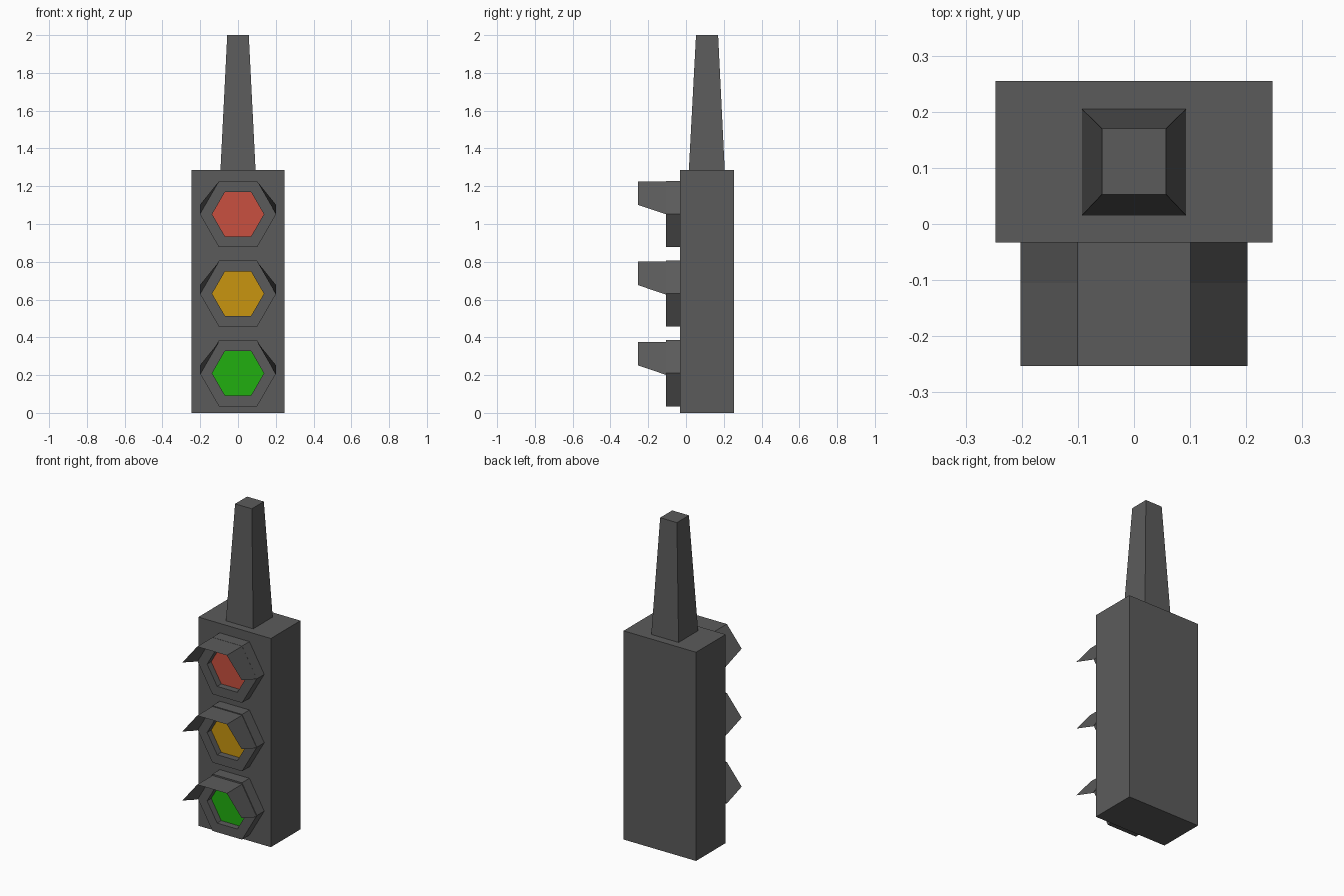
import bpy, math

if "Cube" in bpy.data.objects:
    bpy.data.objects.remove(bpy.data.objects["Cube"])


def material(name, color):
    m = bpy.data.materials.new(name)
    m.diffuse_color = (*color, 1)
    m.use_nodes = True
    m.node_tree.nodes["Principled BSDF"].inputs["Base Color"].default_value = m.diffuse_color
    return m


def mesh_object(name, verts, faces, mat):
    me = bpy.data.meshes.new(name)
    me.from_pydata(verts, [], faces)
    me.materials.append(mat)
    ob = bpy.data.objects.new(name, me)
    bpy.context.collection.objects.link(ob)
    return ob


def loft(name, loops, mat, caps=True, closed=True):
    """Skin a stack of loops that share the same number of points."""
    n = len(loops[0])
    verts = [p for loop in loops for p in loop]
    faces = [(k * n + i, k * n + (i + 1) % n, (k + 1) * n + (i + 1) % n, (k + 1) * n + i)
             for k in range(len(loops) - 1) for i in range(n if closed else n - 1)]
    if caps:
        faces += [tuple(reversed(range(n))), tuple(range(len(verts) - n, len(verts)))]
    return mesh_object(name, verts, faces, mat)


def rect(hx, y0, y1, z):
    return [(-hx, y0, z), (hx, y0, z), (hx, y1, z), (-hx, y1, z)]


def hexagon(r, y, z):
    return [(r * math.cos(math.radians(60 * i)), y, z + r * math.sin(math.radians(60 * i)))
            for i in range(6)]


BACK, FRONT, RECESS, TIP = -0.033, -0.105, -0.065, -0.253
R_OUT, R_IN = 0.202, 0.137

grey = material("dark_grey", (0.105, 0.105, 0.105))

# Housing and tapered hanging post
loft("housing", [rect(0.247, BACK, 0.255, 0), rect(0.247, BACK, 0.255, 1.285)], grey)
loft("post", [rect(0.093, 0.015, 0.205, 1.285), rect(0.057, 0.053, 0.170, 2.0)], grey)

# Three lamps: hexagonal bezel, recessed lens, sheet visor
lamps = [("red", 1.052, 1.051, (0.58, 0.08, 0.05)),
         ("amber", 0.631, 0.626, (0.58, 0.30, 0.005)),
         ("green", 0.210, 0.201, (0.015, 0.43, 0.005))]
for name, z, zv, color in lamps:
    loft(name + "_bezel", [hexagon(R_OUT, BACK, z), hexagon(R_OUT, FRONT, z),
                           hexagon(R_IN, FRONT, z), hexagon(R_IN, RECESS, z)],
         grey, caps=False)
    mesh_object(name + "_lens", hexagon(R_IN, RECESS, z), [tuple(range(6))],
                material(name + "_light", color))
    # Visor follows the upper half of the bezel; its lower corners rise at the tip
    base = hexagon(R_OUT, FRONT, zv)[:4]
    tip = [(x, TIP, max(h, zv + 0.05)) for x, _, h in base]
    loft(name + "_visor", [base, tip], grey, caps=False, closed=False)
